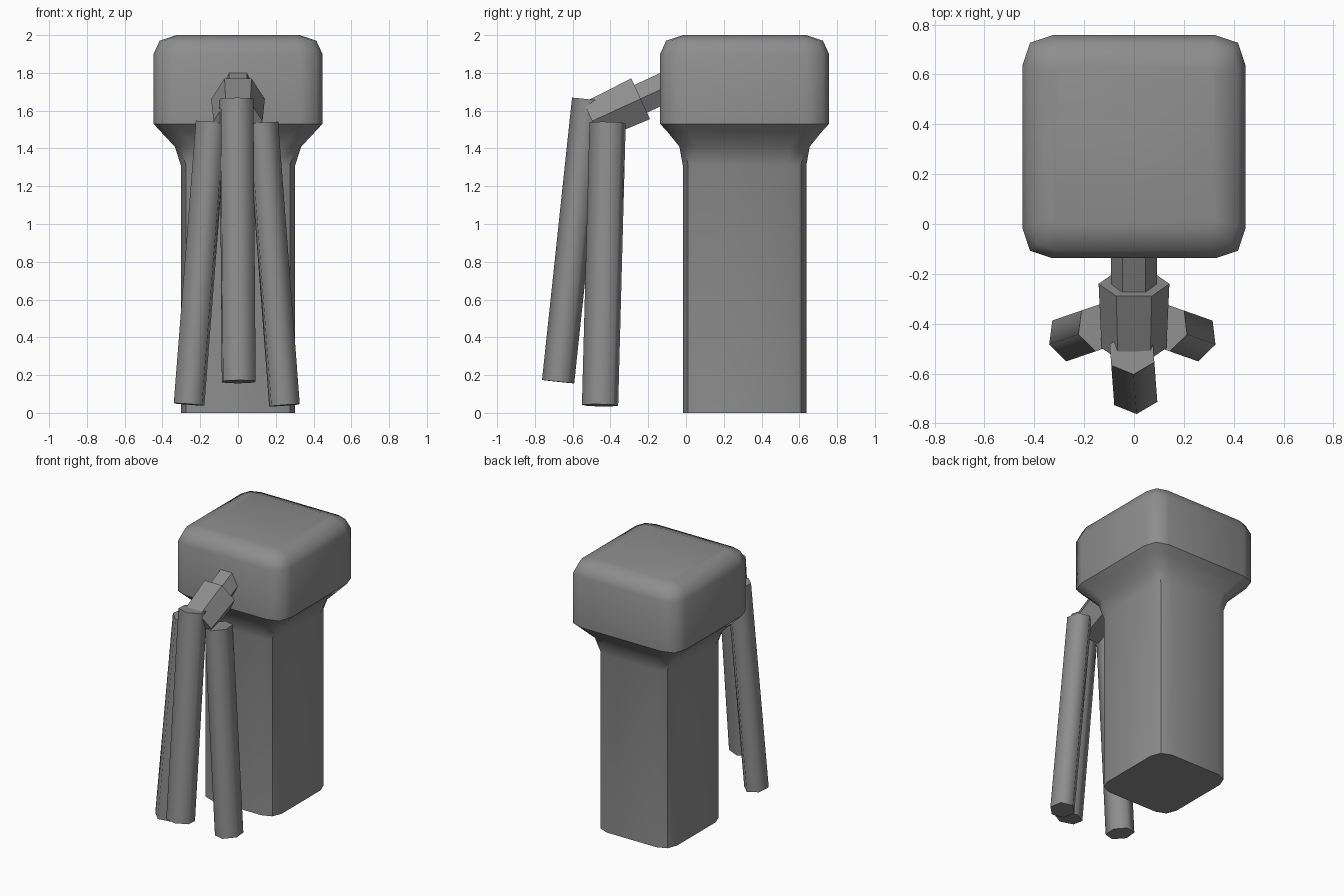
import bpy, bmesh, math
from mathutils import Vector

cube = bpy.data.objects.get("Cube")
if cube:
    bpy.data.objects.remove(cube, do_unlink=True)

grey = bpy.data.materials.new("plain_grey")
grey.use_nodes = True
colour = (0.27, 0.27, 0.27, 1)
grey.diffuse_color = colour
grey.node_tree.nodes["Principled BSDF"].inputs["Base Color"].default_value = colour


def loft(name, rings, angle=30, cap_start=True, cap_end=True):
    """Skin a list of equal-length point rings."""
    bm = bmesh.new()
    loops = [[bm.verts.new(p) for p in ring] for ring in rings]
    for a, b in zip(loops, loops[1:]):
        n = len(a)
        for i in range(n):
            j = (i + 1) % n
            bm.faces.new((a[i], a[j], b[j], b[i]))
    if cap_start:
        bm.faces.new(loops[0][::-1])
    if cap_end:
        bm.faces.new(loops[-1])
    bmesh.ops.recalc_face_normals(bm, faces=bm.faces)
    mesh = bpy.data.meshes.new(name)
    bm.to_mesh(mesh)
    bm.free()
    mesh.materials.append(grey)
    obj = bpy.data.objects.new(name, mesh)
    bpy.context.collection.objects.link(obj)
    bpy.ops.object.select_all(action='DESELECT')
    obj.select_set(True)
    bpy.context.view_layer.objects.active = obj
    bpy.ops.object.shade_smooth_by_angle(angle=math.radians(angle))
    return obj


CENTRE_Y = 0.31


def rounded_square(hx, hy, inset, corner, z):
    """Plan outline with three points at each corner."""
    quarter = [(hx, hy - inset), (hx - corner, hy - corner), (hx - inset, hy)]
    pts = []
    for sx, sy in ((1, 1), (-1, 1), (-1, -1), (1, -1)):
        part = quarter if sx * sy > 0 else quarter[::-1]
        pts += [(sx * x, CENTRE_Y + sy * y, z) for x, y in part]
    return pts


def hexagon(centre, radial, tangent, r, t):
    return [centre + radial * (r * math.cos(a)) + tangent * (t * math.sin(a))
            for a in (i * math.pi / 3 for i in range(6))]


# Column with flared neck
loft("column", [
    rounded_square(0.302, 0.327, 0.10, 0.028, 0),
    rounded_square(0.302, 0.327, 0.10, 0.028, 1.31),
    rounded_square(0.335, 0.345, 0.10, 0.028, 1.41),
    rounded_square(0.41, 0.41, 0.11, 0.028, 1.49),
    rounded_square(0.447, 0.447, 0.12, 0.03, 1.53),
], angle=38, cap_end=False)

# Soft-edged head
loft("head", [
    rounded_square(0.447, 0.447, 0.12, 0.03, 1.53),
    rounded_square(0.447, 0.447, 0.12, 0.03, 1.90),
    rounded_square(0.415, 0.415, 0.10, 0.025, 1.97),
    rounded_square(0.325, 0.325, 0.03, 0.008, 2.0),
], angle=80, cap_start=False)

# Spout pipe and tapered collar, sharing one sloping axis
side = Vector((1, 0, 0))
back = Vector((0, -0.24, 1.663))
front = Vector((0, -0.497, 1.545))
axis = (front - back).normalized()
up = side.cross(axis)
loft("spout_pipe", [hexagon(back - axis * d, side, up, 0.093, 0.093)
                    for d in (0.25, -0.05)])
loft("collar", [hexagon(back, side, up, 0.142, 0.137),
                hexagon(front, side, up, 0.13, 0.125)])


# Three splayed hanging tubes
def tube(name, top, bottom):
    top, bottom = Vector(top), Vector(bottom)
    axis = (top - bottom).normalized()
    out = bottom - top
    out.z = 0
    out = (out - axis * out.dot(axis)).normalized()
    tangent = axis.cross(out)
    loft(name, [hexagon(p, out, tangent, 0.086, 0.1) for p in (bottom, top)], angle=65)


tube("middle_tube", (-0.008, -0.518, 1.66), (0.004, -0.677, 0.165))
tube("right_tube", (-0.142, -0.415, 1.54), (-0.259, -0.455, 0.045))
tube("left_tube", (0.132, -0.415, 1.535), (0.246, -0.455, 0.04))
